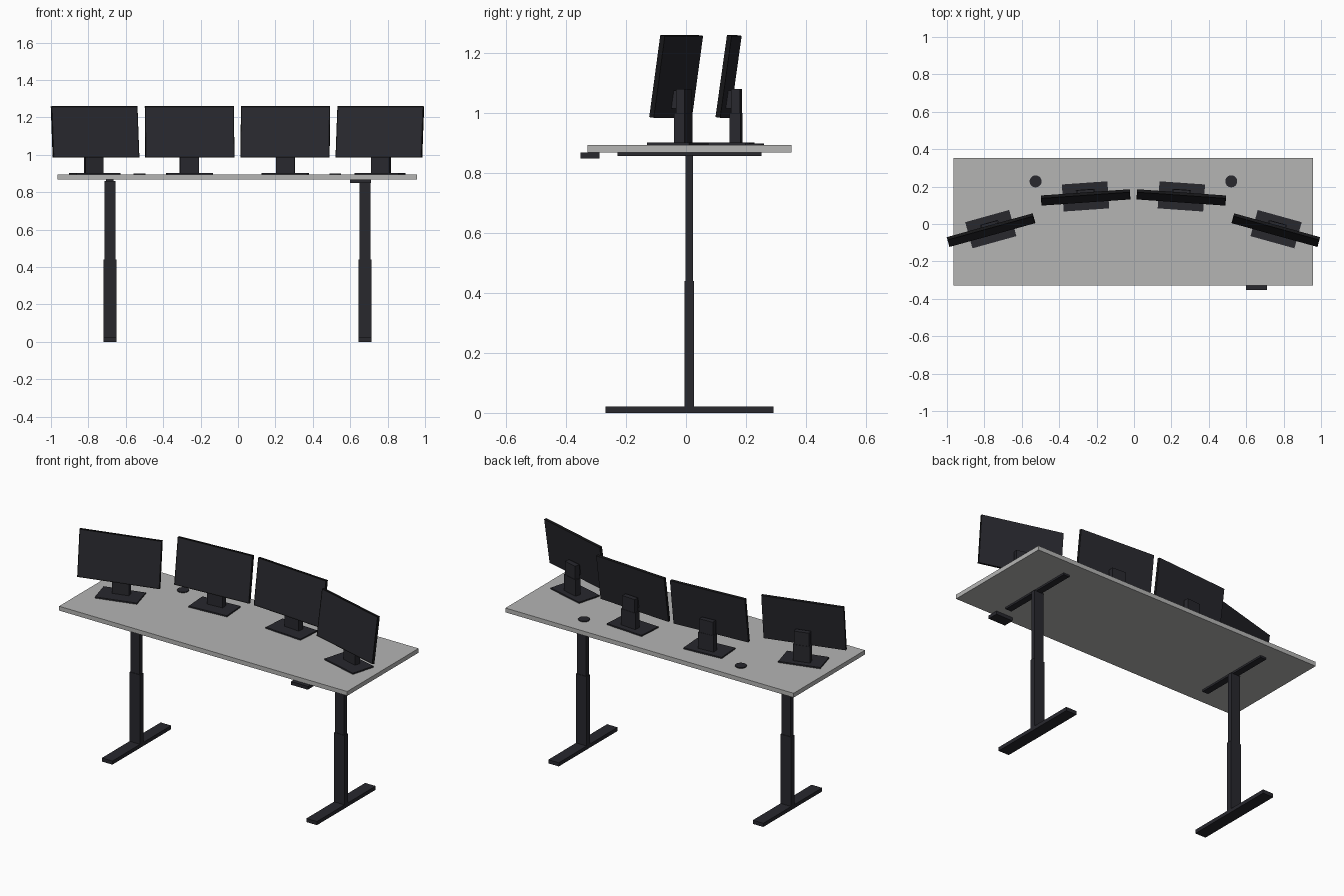
import bpy, bmesh, math
from mathutils import Matrix, Vector

if "Cube" in bpy.data.objects:
    bpy.data.objects.remove(bpy.data.objects["Cube"])


def material(name, color):
    m = bpy.data.materials.new(name)
    m.diffuse_color = (*color, 1)
    m.use_nodes = True
    m.node_tree.nodes["Principled BSDF"].inputs["Base Color"].default_value = m.diffuse_color
    return m


GREY = material("desk grey", (0.46, 0.46, 0.455))
CHARCOAL = material("charcoal", (0.021, 0.021, 0.027))
BLACK = material("frame black", (0.008, 0.008, 0.009))
CX = -0.003  # centre line of the desk


def finish(name, bm, mats, matrix=None):
    if matrix is not None:
        bm.transform(matrix)
    me = bpy.data.meshes.new(name)
    bm.to_mesh(me)
    bm.free()
    for m in mats:
        me.materials.append(m)
    ob = bpy.data.objects.new(name, me)
    bpy.context.collection.objects.link(ob)
    return ob


def cube(lo, hi):
    lo, hi = Vector(lo), Vector(hi)
    bm = bmesh.new()
    bmesh.ops.create_cube(bm, size=1, matrix=Matrix.Translation((lo + hi) / 2)
                          @ Matrix.Diagonal((*(hi - lo), 1)))
    return bm


def box(name, lo, hi, mat=CHARCOAL, matrix=None):
    return finish(name, cube(lo, hi), [mat], matrix)


# Desk top
box("desk_top", (CX - 0.961, -0.328, 0.868), (CX + 0.961, 0.352, 0.894), GREY)

for side, s in (("left", -1), ("right", 1)):
    # Legs: foot, telescoping column and support under the top
    x = CX + s * 0.682
    box(side + "_foot", (x - 0.035, -0.268, 0), (x + 0.035, 0.292, 0.022))
    box(side + "_lower_column", (x - 0.035, -0.005, 0.022), (x + 0.035, 0.027, 0.44))
    box(side + "_upper_column", (x - 0.030, -0.002, 0.44), (x + 0.030, 0.024, 0.86))
    box(side + "_support_bar", (x - 0.02, -0.228, 0.857), (x + 0.02, 0.252, 0.868))

    # Cable hole covers
    bm = bmesh.new()
    bmesh.ops.create_cone(bm, cap_ends=True, segments=32, radius1=0.032, radius2=0.032,
                          depth=0.006, matrix=Matrix.Translation((CX + s * 0.523, 0.228, 0.896)))
    finish(side + "_cable_cover", bm, [CHARCOAL])

# Height control under the front edge
box("height_control", (0.60, -0.352, 0.848), (0.712, -0.288, 0.868))


def monitor(name, x, y, yaw):
    place = Matrix.Translation((x, y, 0)) @ Matrix.Rotation(math.radians(yaw), 4, 'Z')
    # Stand: base plate, two stage neck and mounting block
    box(name + "_base", (-0.122, -0.07, 0.894), (0.122, 0.075, 0.902), CHARCOAL, place)
    box(name + "_lower_neck", (-0.05, 0.004, 0.902), (0.05, 0.040, 1.0), CHARCOAL, place)
    box(name + "_upper_neck", (-0.044, 0.008, 1.0), (0.044, 0.038, 1.08), CHARCOAL, place)
    box(name + "_mount", (-0.035, -0.01, 1.015), (0.035, 0.01, 1.075), CHARCOAL, place)
    # Tilted panel with a thin dark rim around the screen
    bm = cube((-0.2385, -0.008, -0.138), (0.2385, 0.008, 0.138))
    bm.normal_update()
    front = [f for f in bm.faces if f.normal.y < -0.9]
    for f in bm.faces:
        f.material_index = 0 if f.normal.y > 0.9 else 1
    bmesh.ops.inset_region(bm, faces=front, thickness=0.008, depth=-0.001)
    for f in front:
        f.material_index = 0
    tilt = Matrix.Translation((0, -0.003, 1.122)) @ Matrix.Rotation(math.radians(-8), 4, 'X')
    finish(name + "_panel", bm, [CHARCOAL, BLACK], place @ tilt)


# Four monitors in an arc
for side, s in (("left", -1), ("right", 1)):
    monitor(side + "_inner_monitor", CX + s * 0.256, 0.145, -s * 4)
    monitor(side + "_outer_monitor", CX + s * 0.762, -0.03, -s * 15.5)
